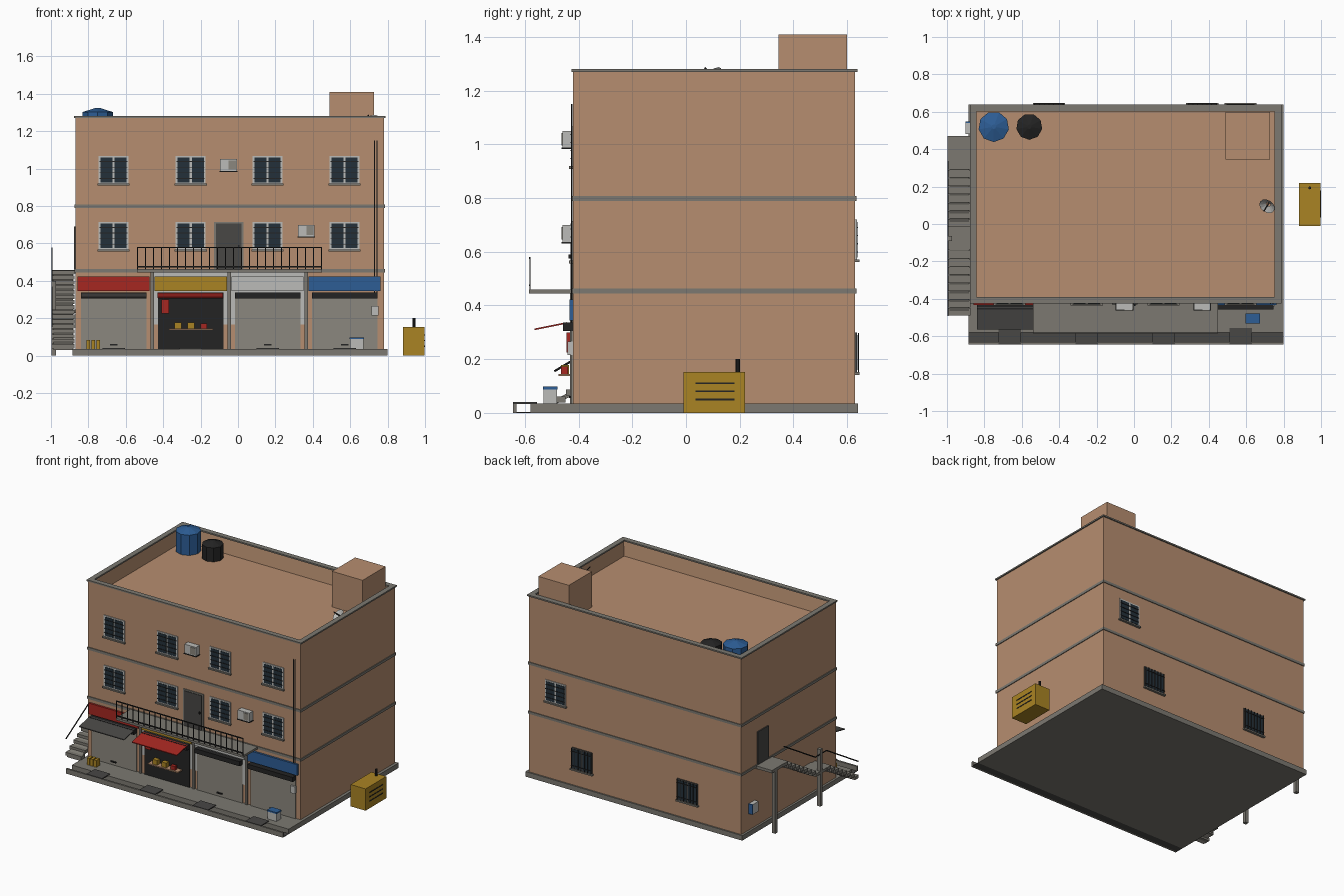
import bpy, bmesh, math
from mathutils import Vector, Matrix

if "Cube" in bpy.data.objects:
    bpy.data.objects.remove(bpy.data.objects["Cube"])

def material(name, rgb):
    m = bpy.data.materials.new(name)
    m.diffuse_color = (*rgb, 1)
    m.use_nodes = True
    m.node_tree.nodes["Principled BSDF"].inputs["Base Color"].default_value = m.diffuse_color
    return m

WALL = material("tan_plaster", (0.47, 0.27, 0.16))
CONC = material("concrete_grey", (0.20, 0.19, 0.165))
DARK = material("dark_grey", (0.065, 0.063, 0.06))
LIGHT = material("light_grey", (0.50, 0.50, 0.48))
BLACK = material("black_metal", (0.017, 0.017, 0.017))
RED = material("red", (0.38, 0.02, 0.015))
YELLOW = material("yellow", (0.40, 0.23, 0.017))
BLUE = material("blue", (0.026, 0.11, 0.30))
GLASS = material("dark_glass", (0.017, 0.03, 0.042))
SHUT = material("shutter_grey", (0.26, 0.245, 0.21))

def finish(name, bm, mat):
    bmesh.ops.recalc_face_normals(bm, faces=bm.faces)
    me = bpy.data.meshes.new(name)
    bm.to_mesh(me)
    bm.free()
    me.materials.append(mat)
    ob = bpy.data.objects.new(name, me)
    bpy.context.collection.objects.link(ob)
    return ob

def cube(bm, x0, x1, y0, y1, z0, z1):
    mid = Vector(((x0 + x1) / 2, (y0 + y1) / 2, (z0 + z1) / 2))
    size = Matrix.Diagonal((abs(x1 - x0), abs(y1 - y0), abs(z1 - z0), 1))
    bmesh.ops.create_cube(bm, size=1, matrix=Matrix.Translation(mid) @ size)

def boxes(name, mat, *dims):
    bm = bmesh.new()
    for d in dims:
        cube(bm, *d)
    return finish(name, bm, mat)

def rod(name, mat, p, q, r, n=6, r2=None):
    p, q = Vector(p), Vector(q)
    bm = bmesh.new()
    rot = (q - p).to_track_quat('Z', 'Y').to_matrix().to_4x4()
    bmesh.ops.create_cone(bm, cap_ends=True, segments=n, radius1=r, radius2=r if r2 is None else r2,
                          depth=(q - p).length, matrix=Matrix.Translation((p + q) / 2) @ rot)
    return finish(name, bm, mat)

def strip(name, mat, x0, x1, profile):
    """Extrude a (y, z) outline along x."""
    bm = bmesh.new()
    f = bm.faces.new([bm.verts.new((x0, y, z)) for y, z in profile])
    r = bmesh.ops.extrude_face_region(bm, geom=[f])
    bmesh.ops.translate(bm, vec=(x1 - x0, 0, 0), verts=[v for v in r["geom"] if isinstance(v, bmesh.types.BMVert)])
    return finish(name, bm, mat)

def ring(name, mat, out, t, z0, z1):
    x0, x1, y0, y1 = out
    return boxes(name, mat, (x0, x1, y0, y0 + t, z0, z1), (x0, x1, y1 - t, y1, z0, z1),
                 (x0, x0 + t, y0 + t, y1 - t, z0, z1), (x1 - t, x1, y0 + t, y1 - t, z0, z1))

X0, X1, F, B, ROOF = -0.87, 0.78, -0.42, 0.63, 1.16
COLS = [-0.665, -0.253, 0.158, 0.57]

# body with sunken roof
bm = bmesh.new()
cube(bm, X0, X1, F, B, 0.035, 1.27)
top = max(bm.faces, key=lambda f: f.calc_center_median().z)
bmesh.ops.inset_region(bm, faces=[top], thickness=0.025)
bmesh.ops.translate(bm, verts=top.verts[:], vec=(0, 0, ROOF - 1.27))
finish("building_body", bm, WALL)
ring("parapet_cap", CONC, (X0 - 0.008, X1 + 0.008, F - 0.006, B + 0.008), 0.036, 1.27, 1.28)
for z in (0.445, 0.79):
    ring("floor_band", CONC, (X0 - 0.005, X1 + 0.005, F - 0.005, B + 0.005), 0.01, z, z + 0.018)

# pavement, gutter and kerb
boxes("pavement", CONC, (-0.885, 0.80, -0.58, 0.64, 0, 0.035))
boxes("gutter_floor", DARK, (-0.885, 0.80, -0.632, -0.58, 0, 0.004))
boxes("kerb", CONC, (-0.885, 0.80, -0.645, -0.632, 0, 0.035))
boxes("gutter_covers", DARK, *[(x - 0.06, x + 0.06, -0.645, -0.555, 0.033, 0.04) for x in COLS])

# roof room, tanks and dish
boxes("roof_room", WALL, (0.49, 0.727, 0.345, 0.60, ROOF, 1.41))
for name, mat, x, r, h in (("blue_tank", BLUE, -0.75, 0.082, 1.302), ("black_tank", BLACK, -0.56, 0.07, 1.258)):
    rod(name, mat, (x, 0.52, ROOF), (x, 0.52, h), r, 9)
    rod(name + "_lid", mat, (x, 0.52, h), (x, 0.52, h + 0.022), r, 9, 0.012)
rod("dish_pole", DARK, (0.72, 0.11, ROOF), (0.72, 0.11, 1.25), 0.006)
bm = bmesh.new()
bmesh.ops.create_cone(bm, cap_ends=False, segments=12, radius1=0.012, radius2=0.045, depth=0.018,
                      matrix=Matrix.Translation((0.715, 0.1, 1.25)) @ Vector((-0.4, -0.6, 0.75)).to_track_quat('Z', 'Y').to_matrix().to_4x4())
finish("dish_bowl", bm, LIGHT)
rod("dish_arm", BLACK, (0.72, 0.11, 1.245), (0.695, 0.07, 1.285), 0.004)

# windows: s is the outward y direction
def window(x, z, y, s, grille=False):
    d = lambda a, b: (y + s * a, y + s * b)
    boxes("window_frame", LIGHT if not grille else DARK, (x - 0.08, x + 0.08, *d(0, 0.006), z - 0.075, z + 0.075))
    boxes("window_glass", GLASS, *[(x + a, x + a + 0.064, *d(0.004, 0.008), z - 0.066, z + 0.066) for a in (-0.07, 0.006)])
    boxes("window_sill", CONC, (x - 0.086, x + 0.086, *d(0, 0.016), z - 0.083, z - 0.073))
    if grille:
        bars = [(x - 0.075 + i * 0.025 - 0.002, x - 0.075 + i * 0.025 + 0.002, *d(0.010, 0.014), z - 0.072, z + 0.072) for i in range(7)]
        bars += [(x - 0.08, x + 0.08, *d(0.010, 0.014), z + h - 0.002, z + h + 0.002) for h in (-0.05, 0.05)]
    else:
        bars = [(x - 0.075, x + 0.075, *d(0.008, 0.011), z + h - 0.002, z + h + 0.002) for h in (-0.045, -0.015, 0.015, 0.045)]
    boxes("window_bars", BLACK, *bars)

for x in COLS:
    for z in (0.64, 0.992):
        window(x, z, F, -1)
window(0.57, 0.645, B, 1)
for x in (-0.455, 0.365):
    window(x, 0.225, B, 1, True)

# balcony, its door and railing
boxes("balcony_slab", CONC, (-0.54, 0.45, -0.585, F, 0.445, 0.46))
boxes("balcony_door_frame", CONC, (-0.128, 0.03, F - 0.006, F, 0.46, 0.715))
boxes("balcony_door", DARK, (-0.117, 0.018, F - 0.01, F, 0.46, 0.705))
boxes("balcony_door_knob", BLACK, (0.0, 0.008, F - 0.018, F, 0.575, 0.59))
boxes("railing_bars", BLACK, *[(-0.54 + i * 0.0428, -0.534 + i * 0.0428, -0.583, -0.58, 0.46, 0.578) for i in range(24)])
boxes("railing_rails", BLACK, *[(-0.54, 0.45, -0.584, -0.579, z, z + 0.007) for z in (0.472, 0.574)])

# air conditioners
for x, z in ((-0.095, 0.988), (0.32, 0.637)):
    boxes("air_conditioner", LIGHT, (x, x + 0.09, -0.46, F, z, z + 0.062))
    boxes("air_conditioner_grille", SHUT, (x + 0.045, x + 0.084, -0.463, -0.459, z + 0.008, z + 0.055))
    boxes("air_conditioner_bracket", BLACK, (x - 0.003, x + 0.093, -0.463, F, z - 0.006, z))

# pipes and meter box
for x in (0.73, 0.742):
    rod("wall_pipe", BLACK, (x, F - 0.005, 0.26), (x, F - 0.005, 1.15), 0.003)
boxes("meter_box", LIGHT, (0.715, 0.75, -0.441, F, 0.215, 0.265))

# shop fronts
for x, sign in zip(COLS, (RED, YELLOW, LIGHT, BLUE)):
    shop2 = sign is YELLOW
    if sign in (YELLOW, LIGHT):
        boxes("painted_shop_wall", LIGHT, (x - 0.198, x + 0.198, F - 0.003, F, 0.165, 0.445))
    boxes("shop_sign", sign, (x - 0.193, x + 0.193, F - 0.014, F, 0.345, 0.422))
    boxes("shutter_box", BLACK, (x - 0.175, x + 0.175, -0.458, F, 0.305, 0.337))
    boxes("shop_opening" if shop2 else "shutter", BLACK if shop2 else SHUT, (x - 0.175, x + 0.175, F - 0.008, F, 0.035, 0.305))
    if not shop2:
        boxes("shutter_handle", BLACK, (x - 0.02, x + 0.02, F - 0.016, F, 0.055, 0.063))
boxes("shop_pillars", CONC, *[(x - 0.009, x + 0.009, F - 0.012, F, 0.035, 0.445) for x in (-0.459, -0.047, 0.364)])

# awnings
slope = [(-0.445, 0.332), (-0.565, 0.308), (-0.565, 0.314), (-0.445, 0.338)]
strip("red_awning", RED, -0.43, -0.08, slope)
strip("grey_awning", DARK, -0.84, -0.49, slope)

# counter, goods and pavement items
boxes("shop_counter", WALL, (-0.37, -0.135, -0.475, F, 0.137, 0.145))
boxes("yellow_goods", YELLOW, (-0.34, -0.303, -0.465, -0.435, 0.145, 0.178), (-0.27, -0.233, -0.465, -0.435, 0.145, 0.178))
boxes("red_goods", RED, (-0.2, -0.165, -0.465, -0.44, 0.145, 0.172))
boxes("hanging_bag", RED, (-0.41, -0.37, -0.445, -0.432, 0.225, 0.30))
boxes("yellow_cans", YELLOW, *[(x, x + 0.02, -0.52, -0.48, 0.035, 0.083) for x in (-0.81, -0.784, -0.757)])
boxes("cool_box", LIGHT, (0.60, 0.67, -0.53, -0.48, 0.035, 0.088))
boxes("cool_box_lid", BLUE, (0.597, 0.673, -0.532, -0.478, 0.088, 0.098))

# outside stair in two flights with landings
SX0, SX1, n = -0.998, -0.875, 8
for y0, z0 in ((-0.49, 0.035), (-0.015, 0.245)):
    y1, z1 = y0 + 0.35, z0 + 0.21
    strip("stair_slab", CONC, SX0 + 0.012, SX1 - 0.006, [(y0, z0 - 0.005), (y1, z1 - 0.03), (y1, z1 - 0.002), (y0, z0 + 0.012)])
    boxes("stair_treads", CONC, *[(SX0, SX1, y0 + i * 0.35 / n, y0 + (i + 1) * 0.35 / n - 0.003,
                                   z0 + i * 0.21 / n + 0.004, z0 + (i + 1) * 0.21 / n) for i in range(n)])
    rod("stair_handrail", BLACK, (SX0 + 0.004, y0, z0 + 0.12), (SX0 + 0.004, y1, z1 + 0.12), 0.004)
boxes("stair_landings", CONC, (SX0, X0, -0.14, -0.015, 0.228, 0.247), (SX0, X0, 0.33, 0.47, 0.438, 0.458))
boxes("stair_posts", CONC, (SX0, SX0 + 0.025, -0.09, -0.065, 0, 0.40), (SX0, SX0 + 0.025, 0.41, 0.435, 0, 0.44))
rod("landing_handrail", BLACK, (SX0 + 0.004, -0.14, 0.365), (SX0 + 0.004, -0.015, 0.365), 0.004)
boxes("side_door", DARK, (X0 - 0.008, X0, 0.335, 0.455, 0.46, 0.69))
boxes("side_meter_box", LIGHT, (X0 - 0.03, X0, 0.48, 0.54, 0.15, 0.22))
boxes("side_meter_panel", BLUE, (X0 - 0.03, X0, 0.54, 0.548, 0.15, 0.22))

# generator
boxes("generator", YELLOW, (0.882, 0.998, -0.01, 0.22, 0, 0.153))
boxes("generator_vents", BLACK, *[(0.997, 1.0, 0.035, 0.18, z, z + 0.007) for z in (0.047, 0.077, 0.107)])
rod("generator_exhaust", BLACK, (0.94, 0.193, 0.15), (0.94, 0.193, 0.20), 0.008, 8)
